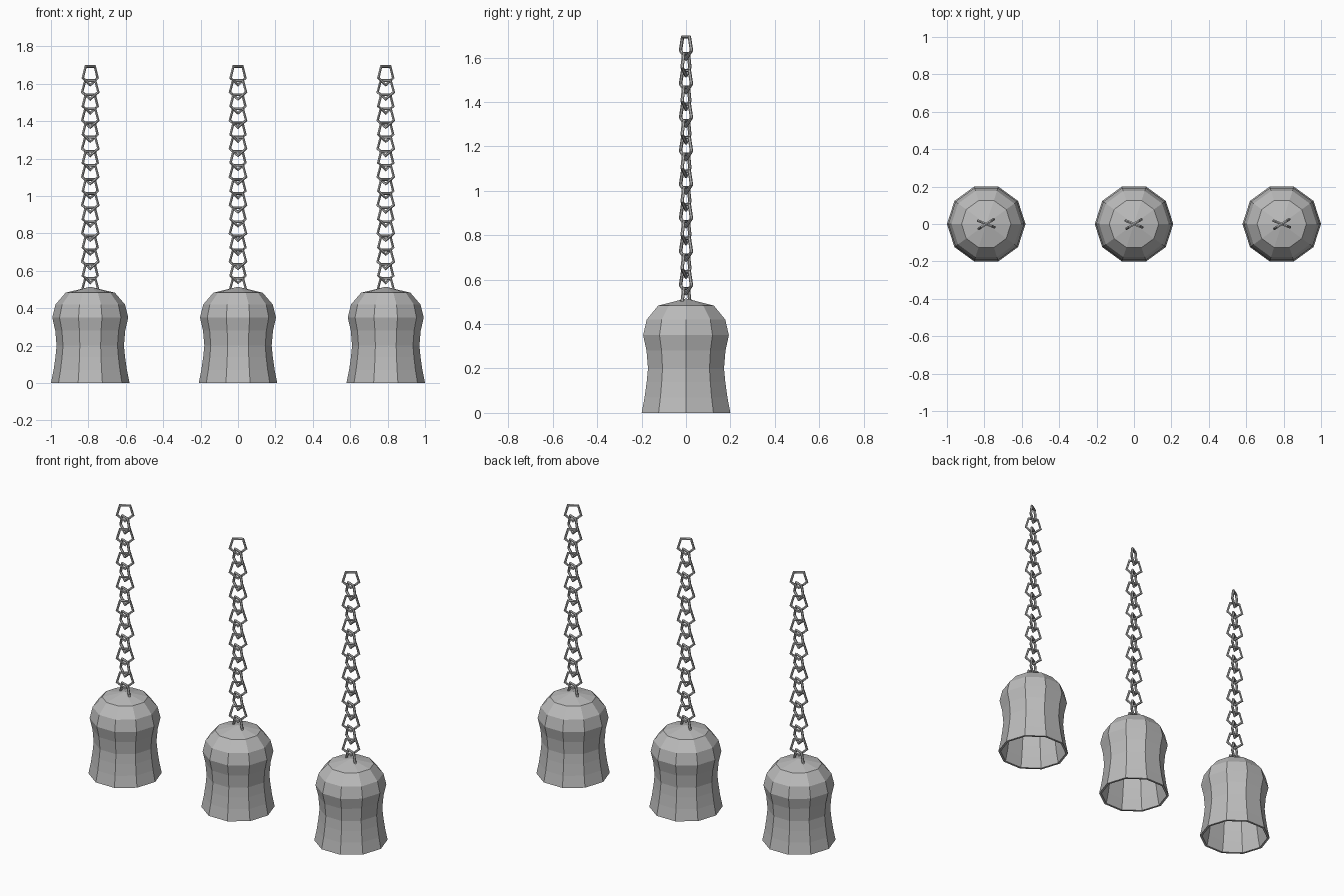
import bpy, math
from mathutils import Matrix, Vector

if "Cube" in bpy.data.objects:
    bpy.data.objects.remove(bpy.data.objects["Cube"])

metal = bpy.data.materials.new("grey metal")
metal.diffuse_color = (0.5, 0.5, 0.5, 1)
metal.use_nodes = True
metal.node_tree.nodes["Principled BSDF"].inputs["Base Color"].default_value = metal.diffuse_color

SIDES = 10
WALL = 0.014
PITCH = 0.0755          # vertical step between links
LINKS = 16
RING, TUBE, STRETCH = 0.049, 0.008, 1.12


def make_object(name, verts, faces):
    mesh = bpy.data.meshes.new(name)
    mesh.from_pydata(verts, [], faces)
    mesh.materials.append(metal)
    obj = bpy.data.objects.new(name, mesh)
    bpy.context.collection.objects.link(obj)
    return obj


def make_bell(x):
    # flared outer skin, then the inner skin as one continuous lathe profile
    outer = [(0.21, 0.0), (0.196, 0.07), (0.186, 0.14), (0.18, 0.2),
             (0.187, 0.28), (0.203, 0.35), (0.186, 0.42), (0.132, 0.483)]
    inner = [(r - WALL, z - (WALL * 0.7 if z > 0.4 else 0)) for r, z in outer]
    profile = inner[::-1] + outer
    verts = [(x + r * math.cos(a), r * math.sin(a), z) for r, z in profile
             for a in (math.tau * i / SIDES for i in range(SIDES))]
    faces = []
    for k in range(len(profile) - 1):
        for i in range(SIDES):
            j = (i + 1) % SIDES
            faces.append((k * SIDES + i, k * SIDES + j,
                          (k + 1) * SIDES + j, (k + 1) * SIDES + i))
    # apex fans close the dome inside and outside
    top = (len(profile) - 1) * SIDES
    verts += [(x, 0, 0.515), (x, 0, 0.515 - WALL)]
    n = len(verts)
    for i in range(SIDES):
        j = (i + 1) % SIDES
        faces.append((top + i, top + j, n - 2))
        faces.append((j, i, n - 1))
    make_object("bell", verts, faces)


def make_chain(x):
    # five-sided links, point down, turned alternately
    verts, faces = [], []
    n, m = 5, 6
    first = 1.7 - 0.809 * (RING + TUBE) * STRETCH
    for k in range(LINKS):
        turn = Matrix.Rotation(math.radians(32 if k % 2 == 0 else -22), 3, 'Z')
        centre = Vector((x, 0, first - PITCH * k))
        base = len(verts)
        for i in range(n):
            a = -math.pi / 2 + math.tau * i / n
            for s in range(m):
                b = math.tau * s / m
                r = RING + TUBE * math.cos(b)
                p = Vector((r * math.cos(a), TUBE * math.sin(b),
                            r * math.sin(a) * STRETCH))
                verts.append(centre + turn @ p)
        for i in range(n):
            for s in range(m):
                i2, s2 = (i + 1) % n, (s + 1) % m
                faces.append((base + i * m + s, base + i * m + s2,
                              base + i2 * m + s2, base + i2 * m + s))
    make_object("chain", verts, faces)


for x in (-0.79, 0.0, 0.79):
    make_bell(x)
    make_chain(x)
